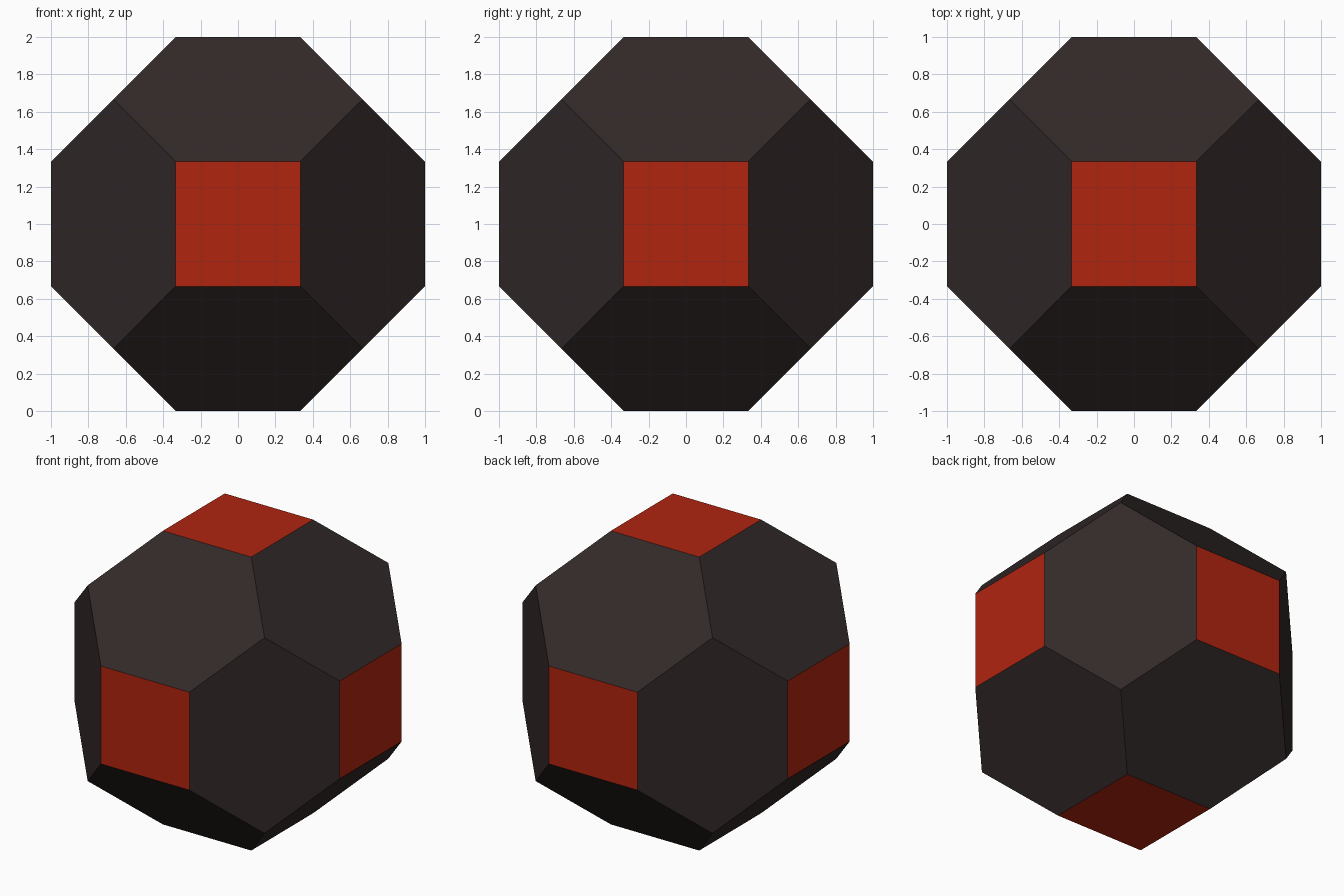
import bpy, bmesh
from itertools import combinations, product
from mathutils import Vector

if "Cube" in bpy.data.objects:
    bpy.data.objects.remove(bpy.data.objects["Cube"])


def material(name, rgb):
    m = bpy.data.materials.new(name)
    m.diffuse_color = (*rgb, 1)
    m.use_nodes = True
    m.node_tree.nodes["Principled BSDF"].inputs["Base Color"].default_value = m.diffuse_color
    return m


# Start from a 2-unit cube
bm = bmesh.new()
bmesh.ops.create_cube(bm, size=2)

# Chamfer all 12 edges with diagonal cuts, leaving small squares and hexagons
for i, j in combinations(range(3), 2):
    for a, b in product((-1, 1), repeat=2):
        n = Vector((0, 0, 0))
        n[i], n[j] = a, b
        n.normalize()
        cut = bmesh.ops.bisect_plane(
            bm, geom=bm.verts[:] + bm.edges[:] + bm.faces[:], dist=1e-5,
            plane_co=n * (4 / 3 / 2 ** 0.5), plane_no=n, clear_outer=True)
        edges = [e for e in bm.edges if e.is_boundary]
        bmesh.ops.contextual_create(bm, geom=edges)
bmesh.ops.remove_doubles(bm, verts=bm.verts[:], dist=1e-4)
bmesh.ops.recalc_face_normals(bm, faces=bm.faces[:])

# Axis-facing squares are red, diagonal hexagons are black
for f in bm.faces:
    f.material_index = 1 if max(abs(c) for c in f.normal) > 0.9 else 0
bmesh.ops.translate(bm, verts=bm.verts[:], vec=(0, 0, 1))

mesh = bpy.data.meshes.new("chamfered_cube")
bm.to_mesh(mesh)
bm.free()
mesh.materials.append(material("warm black", (0.033, 0.022, 0.022)))
mesh.materials.append(material("red", (0.44, 0.018, 0.005)))
bpy.context.collection.objects.link(bpy.data.objects.new("chamfered_cube", mesh))
